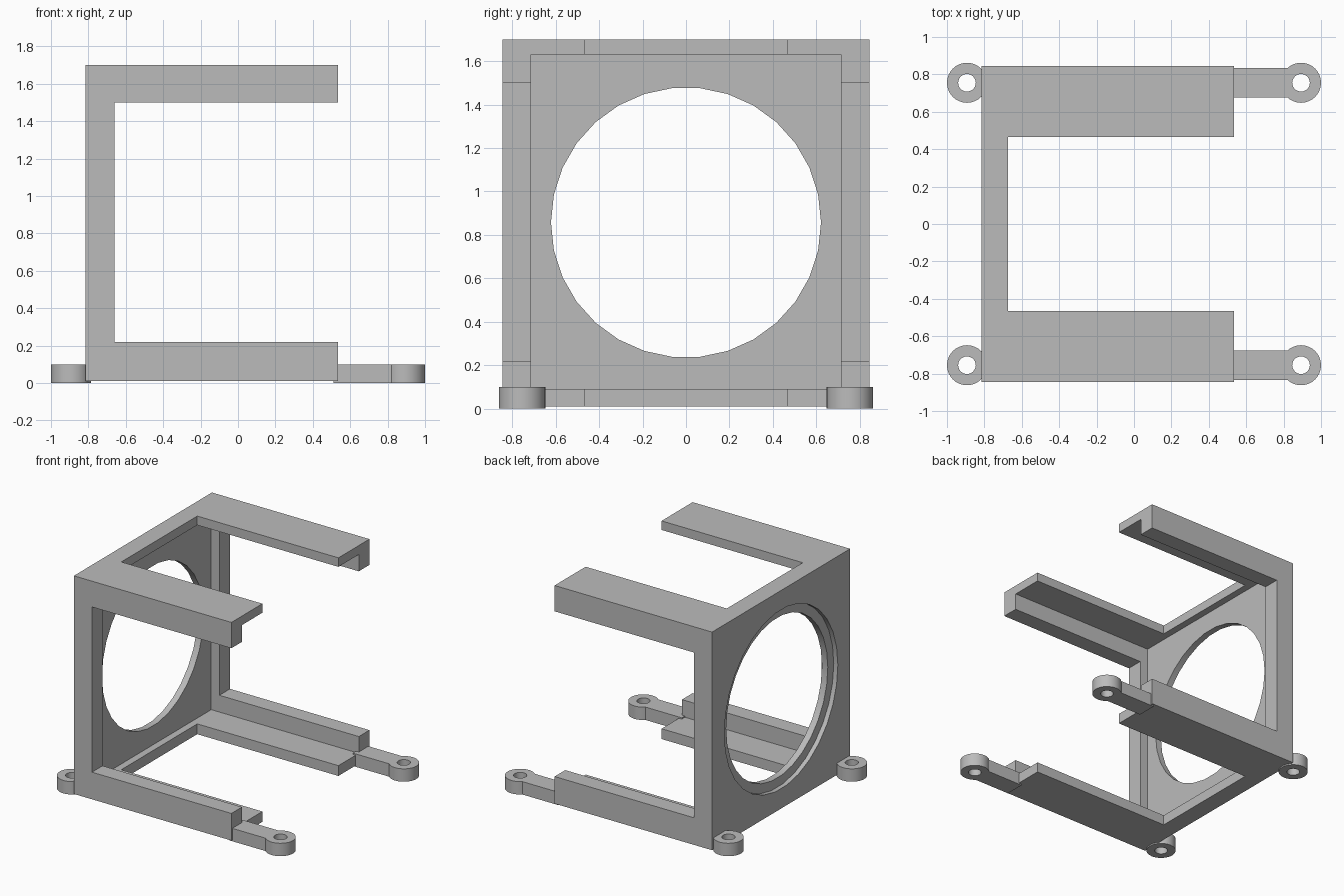
import bpy
import math

cube = bpy.data.objects.get("Cube")
if cube:
    bpy.data.objects.remove(cube, do_unlink=True)

grey = bpy.data.materials.new("light_grey")
grey.use_nodes = True
colour = (0.5, 0.5, 0.5, 1)
grey.diffuse_color = colour
grey.node_tree.nodes["Principled BSDF"].inputs["Base Color"].default_value = colour


def box(name, low, high):
    """Box between two opposite corners."""
    centre = [(a + b) / 2 for a, b in zip(low, high)]
    bpy.ops.mesh.primitive_cube_add(size=1, location=centre)
    ob = bpy.context.object
    ob.name = name
    ob.scale = [b - a for a, b in zip(low, high)]
    bpy.ops.object.transform_apply(location=True, rotation=True, scale=True)
    ob.data.materials.append(grey)
    return ob


def cylinder(name, radius, depth, centre, sides, along_x=False):
    turn = (0, math.pi / 2, 0) if along_x else (0, 0, 0)
    bpy.ops.mesh.primitive_cylinder_add(
        vertices=sides, radius=radius, depth=depth, location=centre, rotation=turn)
    ob = bpy.context.object
    ob.name = name
    bpy.ops.object.transform_apply(location=True, rotation=True, scale=True)
    ob.data.materials.append(grey)
    return ob


def combine(target, tool, operation="DIFFERENCE"):
    """Apply a boolean and remove the tool object."""
    bpy.context.view_layer.objects.active = target
    mod = target.modifiers.new("combine", "BOOLEAN")
    mod.object = tool
    mod.operation = operation
    mod.solver = "EXACT"
    bpy.ops.object.modifier_apply(modifier=mod.name)
    bpy.data.objects.remove(tool, do_unlink=True)


def smooth(ob):
    bpy.ops.object.select_all(action="DESELECT")
    ob.select_set(True)
    bpy.context.view_layer.objects.active = ob
    bpy.ops.object.shade_smooth_by_angle(angle=math.radians(30))


# Frame: hollow box, open on +x, with windows through the sides, top and bottom
frame = box("fan_frame", (-0.815, -0.845, 0.01), (0.535, 0.845, 1.7))
combine(frame, box("cavity", (-0.73, -0.715, 0.09), (1, 0.715, 1.63)))
combine(frame, box("side_window", (-0.66, -1, 0.22), (1, 1, 1.5)))
combine(frame, box("top_window", (-0.675, -0.465, -1), (1, 0.465, 2)))

# Round opening with a shallow wider recess on the outside
combine(frame, cylinder("opening", 0.622, 0.4, (-0.8, 0, 0.857), 30, True))
combine(frame, cylinder("recess", 0.695, 0.2, (-0.88, 0, 0.857), 30, True))
smooth(frame)

# Mounting lugs: rings at the four corners, with arms on the open end
for side, y in (("right", -0.755), ("left", 0.755)):
    for end, x in (("closed", -0.893), ("open", 0.893)):
        lug = cylinder(f"{side}_{end}_lug", 0.107, 0.1, (x, y, 0.05), 32)
        if end == "open":
            arm = box("arm", (0.51, y - 0.078, 0), (x, y + 0.078, 0.1))
            combine(lug, arm, "UNION")
        combine(lug, cylinder("screw_hole", 0.047, 0.4, (x, y, 0.05), 32))
        smooth(lug)
